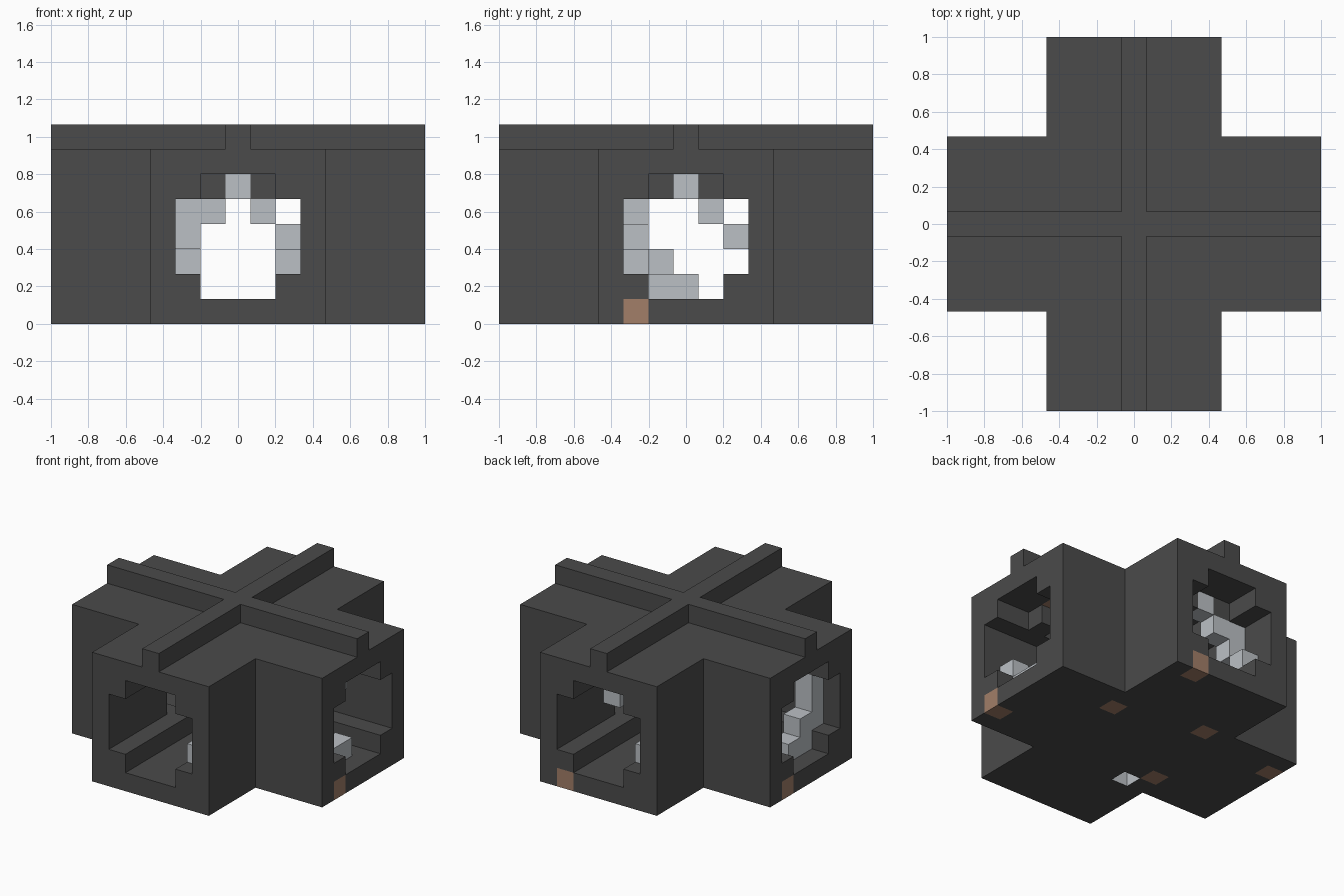
import bpy
import bmesh
from math import radians
from mathutils import Vector

cube = bpy.data.objects.get("Cube")
if cube:
    bpy.data.objects.remove(cube, do_unlink=True)

UNIT = 2 / 15          # edge of one block
ARM, HALF, ROOF = 7, 3, 6
PIT = (-2, -3, 0)      # block missing from the underside


def material(name, colour):
    mat = bpy.data.materials.new(name)
    mat.use_nodes = True
    mat.diffuse_color = (*colour, 1)
    mat.node_tree.nodes["Principled BSDF"].inputs["Base Color"].default_value = (*colour, 1)
    return mat


dark = material("dark_stone", (0.07, 0.07, 0.07))
grey = material("pale_grey", (0.50, 0.53, 0.56))
brown = material("brown_clay", (0.36, 0.21, 0.14))


# Stepped tunnel section, with a rib under the roof near each mouth
def in_tunnel(across, along, z):
    side = abs(across)
    if z == 5:
        return side == 0 or (side == 1 and abs(along) != 5)
    return (z == 1 and side <= 1) or (2 <= z <= 4 and side <= 2)


# Crossing halls, hollowed by the tunnels, with narrow ridges on the roof
def is_shell(x, y, z):
    if z > ROOF:
        return x == 0 or y == 0
    if min(abs(x), abs(y)) > HALF or (x, y, z) == PIT:
        return False
    return not (in_tunnel(x, y, z) or in_tunnel(y, x, z))


# Clay blocks in the floor and the ceiling
clay = {(7, -2, 0), (2, 7, 0), (-7, 2, 0),
        (3, 2, 0), (-2, 3, 0), (-3, -2, 0)}
clay |= {(5, 0, 6), (0, 5, 6), (-5, 0, 6), (0, -5, 6)}

# Pale blocks: lamps, stepped piles at the mouths, and corner braces
lamps = {(0, 5, 5), (-5, 0, 5), (0, -5, 5)}
piles = {(-6, -2, z) for z in (2, 3, 4)}
piles |= {(-6, -1, 2), (-6, -1, 1), (-6, 0, 1)}
piles |= {(6, -2, 2), (6, -1, 1), (6, 0, 1), (-2, 6, 2), (2, -6, 2)}
braces = {(-1, 5, 4), (-2, 5, 4), (-2, 5, 3), (1, -5, 4), (5, 1, 4)}
braces |= {(2, 3, 3), (-3, 2, 3), (3, -2, 3)}
pale = lamps | piles | braces

span = range(-ARM, ARM + 1)
shell = {(x, y, z) for x in span for y in span for z in range(ROOF + 2)
         if is_shell(x, y, z)} - clay - pale
occupied = shell | clay | pale


# Skin a set of blocks, keeping only the faces that touch open space
def build(name, cells, mats):
    bm = bmesh.new()
    for cell in sorted(cells):
        centre = Vector(cell) + Vector((0, 0, 0.5))
        for axis in range(3):
            for sign in (-1, 1):
                normal = Vector((0, 0, 0))
                normal[axis] = sign
                neighbour = tuple(int(c + n) for c, n in zip(cell, normal))
                if neighbour in occupied:
                    continue
                u = Vector((0, 0, 0))
                u[(axis + 1) % 3] = 0.5
                v = normal.cross(u)
                mid = centre + normal / 2
                corners = (mid - u - v, mid + u - v, mid + u + v, mid - u + v)
                face = bm.faces.new([bm.verts.new(c * UNIT) for c in corners])
                # The pit in the underside has a pale lining
                face.material_index = int(neighbour == PIT and len(mats) > 1)
    bmesh.ops.remove_doubles(bm, verts=bm.verts[:], dist=UNIT / 100)
    bmesh.ops.dissolve_limit(bm, angle_limit=radians(1), verts=bm.verts[:],
                             edges=bm.edges[:], delimit={'MATERIAL'})
    mesh = bpy.data.meshes.new(name)
    bm.to_mesh(mesh)
    bm.free()
    for mat in mats:
        mesh.materials.append(mat)
    obj = bpy.data.objects.new(name, mesh)
    bpy.context.collection.objects.link(obj)
    return obj


build("crossing_halls", shell, [dark, grey])
build("clay_blocks", clay, [brown])
build("lamps", lamps, [grey])
build("stepped_piles", piles, [grey])
build("corner_braces", braces, [grey])
